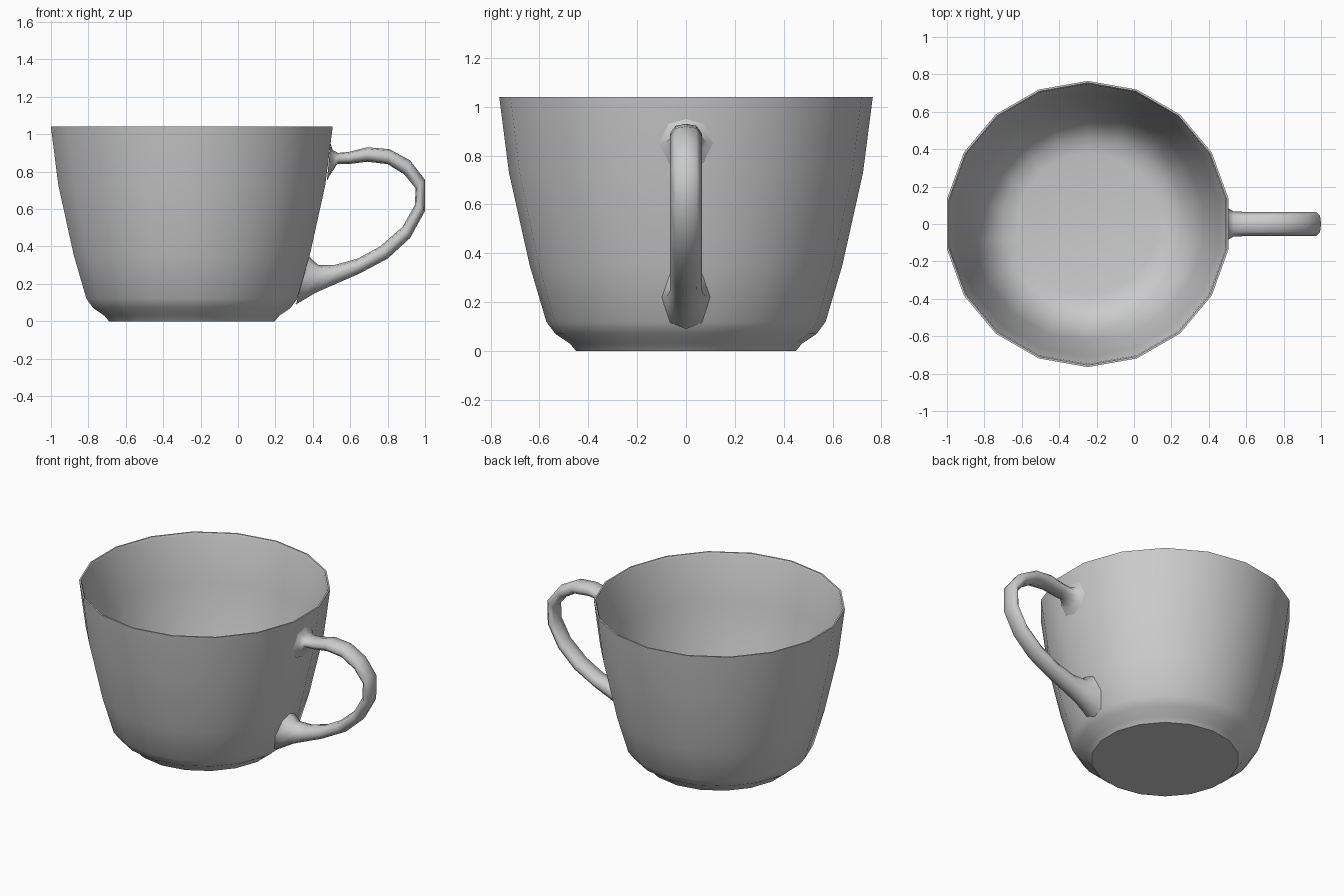
import bpy
import bmesh
from math import cos, sin, pi, radians

cube = bpy.data.objects.get("Cube")
if cube:
    bpy.data.objects.remove(cube, do_unlink=True)

# Plain grey glaze
GREY = (0.6, 0.6, 0.6, 1)
glaze = bpy.data.materials.new("grey_glaze")
glaze.use_nodes = True
glaze.diffuse_color = GREY
shader = next(n for n in glaze.node_tree.nodes if n.type == "BSDF_PRINCIPLED")
shader.inputs["Base Color"].default_value = GREY

CUP_X = -0.247
SIDES = 18


def loft(name, rings, cap, sharp_angle):
    """Bridge equal-length rings of points into one smooth object."""
    bm = bmesh.new()
    loops = [[bm.verts.new(p) for p in ring] for ring in rings]
    for a, b in zip(loops, loops[1:]):
        n = len(a)
        for i in range(n):
            j = (i + 1) % n
            bm.faces.new((a[i], a[j], b[j], b[i]))
    if cap:
        bm.faces.new(list(reversed(loops[0])))
        bm.faces.new(loops[-1])
    bmesh.ops.recalc_face_normals(bm, faces=bm.faces[:])
    mesh = bpy.data.meshes.new(name)
    bm.to_mesh(mesh)
    bm.free()
    mesh.materials.append(glaze)
    obj = bpy.data.objects.new(name, mesh)
    bpy.context.collection.objects.link(obj)
    bpy.ops.object.select_all(action="DESELECT")
    obj.select_set(True)
    bpy.context.view_layer.objects.active = obj
    bpy.ops.object.shade_smooth_by_angle(angle=radians(sharp_angle))
    return obj


def cup_ring(r, z):
    angles = [radians(10) + 2 * pi * i / SIDES for i in range(SIDES)]
    return [(CUP_X + r * cos(a), r * sin(a), z) for a in angles]


# Thin-walled bowl: outside from foot to rim, then inside down to the floor
outside = [(0.45, 0), (0.475, 0.03), (0.535, 0.07), (0.572, 0.12),
           (0.64, 0.35), (0.725, 0.73), (0.765, 1.04)]
inside = [(0.755, 1.04), (0.748, 1.025), (0.71, 0.73), (0.625, 0.36),
          (0.555, 0.14), (0.46, 0.07), (0.38, 0.055)]
loft("cup_bowl", [cup_ring(r, z) for r, z in outside + inside], True, 40)

# Handle sections: outer x, z, inner x, z, half width
sections = [
    (0.495, 0.95, 0.475, 0.75, 0.11),
    (0.507, 0.915, 0.497, 0.79, 0.085),
    (0.535, 0.9, 0.53, 0.84, 0.067),
    (0.59, 0.905, 0.59, 0.84, 0.065),
    (0.69, 0.93, 0.69, 0.853, 0.065),
    (0.81, 0.92, 0.80, 0.84, 0.065),
    (0.92, 0.86, 0.89, 0.785, 0.065),
    (1.0, 0.755, 0.95, 0.71, 0.065),
    (1.0, 0.59, 0.945, 0.62, 0.065),
    (0.92, 0.445, 0.88, 0.505, 0.065),
    (0.80, 0.335, 0.76, 0.4, 0.065),
    (0.65, 0.255, 0.64, 0.335, 0.065),
    (0.50, 0.19, 0.52, 0.302, 0.066),
    (0.41, 0.15, 0.43, 0.3, 0.078),
    (0.31, 0.09, 0.375, 0.35, 0.1),
]


def handle_ring(ox, oz, ix, iz, w):
    # Eight-sided, slightly squared oval spanning the outer and inner edges
    shape = [(1, 0), (0.8, 0.65), (0, 1), (-0.8, 0.65),
             (-1, 0), (-0.8, -0.65), (0, -1), (0.8, -0.65)]
    cx, cz, dx, dz = (ox + ix) / 2, (oz + iz) / 2, (ox - ix) / 2, (oz - iz) / 2
    return [(cx + dx * u, w * v, cz + dz * u) for u, v in shape]


loft("handle", [handle_ring(*s) for s in sections], False, 180)
